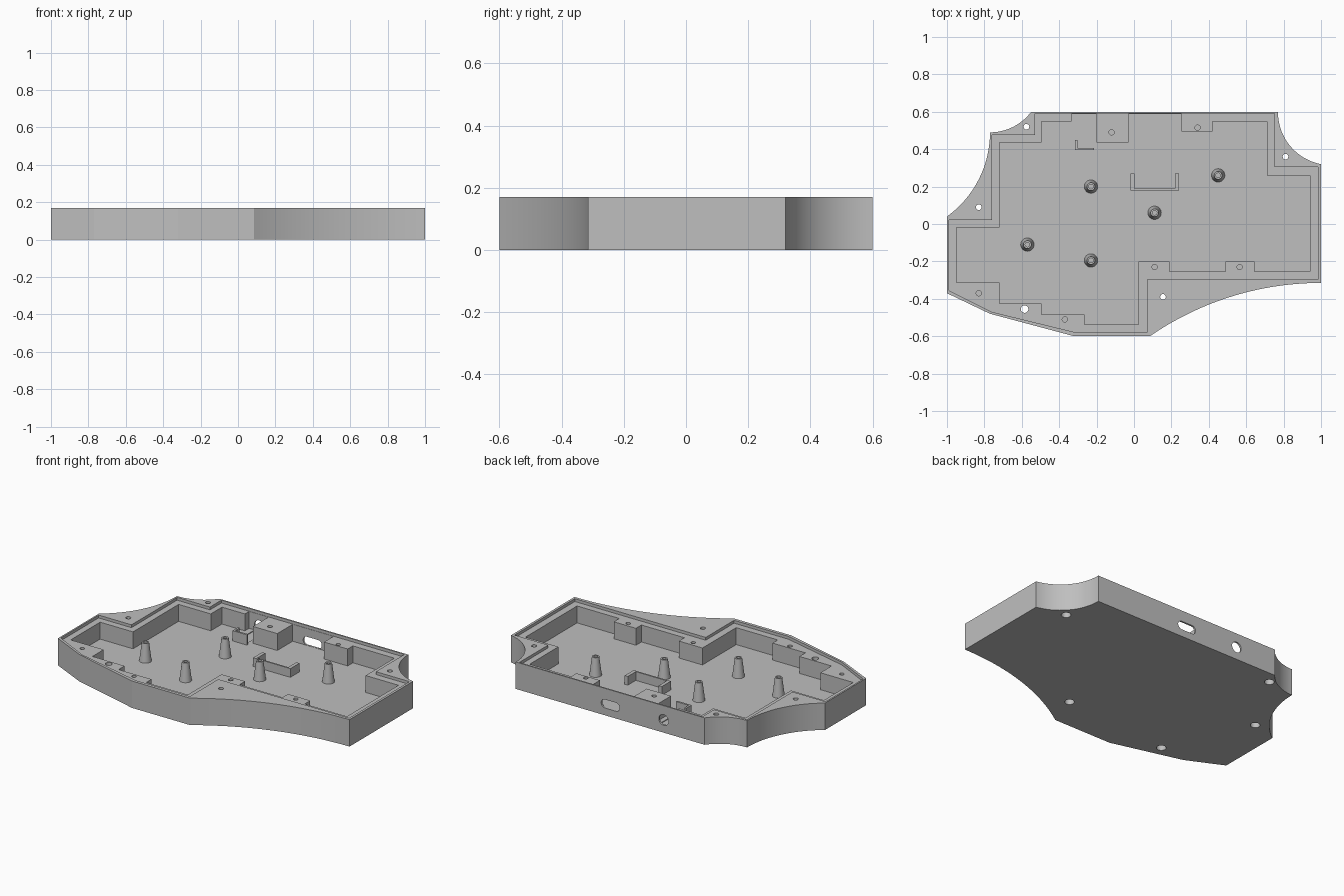
import bpy, bmesh, math
from mathutils import Vector, Matrix

cube = bpy.data.objects.get("Cube")
if cube:
    bpy.data.objects.remove(cube, do_unlink=True)

HEIGHT, LEDGE, FLOOR = 0.17, 0.152, 0.045
SMOOTH = math.radians(10)

grey = bpy.data.materials.new("plain grey")
grey.use_nodes = True
COLOUR = (0.52, 0.52, 0.52, 1)
grey.diffuse_color = COLOUR
for node in grey.node_tree.nodes:
    if node.type == 'BSDF_PRINCIPLED':
        node.inputs["Base Color"].default_value = COLOUR


def finish(bm, name):
    bmesh.ops.recalc_face_normals(bm, faces=bm.faces[:])
    mesh = bpy.data.meshes.new(name)
    bm.to_mesh(mesh)
    bm.free()
    mesh.materials.append(grey)
    obj = bpy.data.objects.new(name, mesh)
    bpy.context.collection.objects.link(obj)
    return obj


def prism(name, outline, z0, z1):
    bm = bmesh.new()
    face = bm.faces.new([bm.verts.new((x, y, z0)) for x, y in outline])
    ext = bmesh.ops.extrude_face_region(bm, geom=[face])
    verts = [g for g in ext["geom"] if isinstance(g, bmesh.types.BMVert)]
    bmesh.ops.translate(bm, vec=(0, 0, z1 - z0), verts=verts)
    return finish(bm, name)


def disc(x, y, r, n=48):
    return [(x + r * math.cos(2 * math.pi * i / n),
             y + r * math.sin(2 * math.pi * i / n)) for i in range(n)]


def rect(x0, x1, y0, y1):
    return [(x0, y0), (x1, y0), (x1, y1), (x0, y1)]


def arc(centre, start, end, n=28):
    c = Vector(centre)
    a, b = Vector(start) - c, Vector(end) - c
    a0, a1 = math.atan2(a.y, a.x), math.atan2(b.y, b.x)
    turn = (a1 - a0 + math.pi) % (2 * math.pi) - math.pi
    pts = []
    for i in range(n + 1):
        t = i / n
        r = a.length + (b.length - a.length) * t
        pts.append((c.x + r * math.cos(a0 + turn * t), c.y + r * math.sin(a0 + turn * t)))
    return pts


def steps(start, moves):
    """Right-angled outline: alternate new x and new y values."""
    x, y = start
    pts = [start]
    for i, v in enumerate(moves):
        if i % 2 == 0:
            x = v
        else:
            y = v
        pts.append((x, y))
    return pts


def cut(target, cutter):
    cutter.hide_render = True
    mod = target.modifiers.new("cut", 'BOOLEAN')
    mod.operation = 'DIFFERENCE'
    mod.solver = 'EXACT'
    mod.object = cutter
    bpy.context.view_layer.objects.active = target
    bpy.ops.object.modifier_apply(modifier=mod.name)
    bpy.data.objects.remove(cutter, do_unlink=True)


def smooth(obj):
    bpy.ops.object.select_all(action='DESELECT')
    obj.select_set(True)
    bpy.context.view_layer.objects.active = obj
    bpy.ops.object.shade_smooth_by_angle(angle=SMOOTH)


# Tray body with concave scooped sides
outline = (arc((1.05, 0.6), (0.77, 0.6), (1, 0.32))
           + arc((1, -1.926), (1, -0.315), (0.085, -0.6))
           + [(-0.32, -0.6), (-0.77, -0.48), (-1, -0.37)]
           + arc((-1.325, 0.49), (-1, 0.04), (-0.77, 0.49))
           + arc((-0.77, 0.765), (-0.77, 0.49), (-0.55, 0.6))[1:])
tray = prism("tray_body", outline, 0, HEIGHT)

# Shallow recess for the lid
lid = steps((-0.31, -0.58), [-0.31])[:1] + [(-0.76, -0.47), (-0.99, -0.355)]
lid += steps((-0.99, 0.022), [-0.76, 0.477, -0.53, 0.591, 0.75, 0.305, 0.985, -0.297, 0.07, -0.58])
cut(tray, prism("lid_recess", lid, LEDGE, HEIGHT + 0.1))

# Deep cavity, leaving the screw blocks standing
cavity = steps((-0.495, 0.547), [
    -0.335, 0.589, -0.2, 0.435, -0.03, 0.589, 0.255, 0.495, 0.42, 0.547, 0.71, 0.26,
    0.94, -0.255, 0.645, -0.2, 0.49, -0.255, 0.19, -0.2, 0.025, -0.537, -0.265, -0.485,
    -0.495, -0.425, -0.72, -0.313, -0.95, -0.02, -0.72, 0.435, -0.495])
cut(tray, prism("cavity", cavity, FLOOR, HEIGHT + 0.1))

# Blind screw holes in the ledge
for x, y in [(-0.12, 0.49), (0.34, 0.515), (0.11, -0.23), (0.565, -0.23),
             (-0.37, -0.51), (-0.83, -0.37)]:
    cut(tray, prism("blind_hole", disc(x, y, 0.014), 0.08, HEIGHT + 0.1))

# Through holes, widened from below
for x, y, r in [(-0.575, 0.52, 0.015), (0.81, 0.36, 0.015), (-0.83, 0.09, 0.015),
                (-0.585, -0.455, 0.02), (0.155, -0.39, 0.015)]:
    cut(tray, prism("through_hole", disc(x, y, r), -0.1, HEIGHT + 0.1))
    cut(tray, prism("counterbore", disc(x, y, 0.028), -0.1, 0.06))

# Round socket hole and rounded slot through the back wall
stand = Matrix.Rotation(math.radians(90), 4, 'X')
slot = [(x + (0.038 if x > 0 else -0.038), z) for x, z in disc(0, 0, 0.027)]
for shape, x, z in [(disc(0, 0, 0.034), -0.264, 0.08), (slot, 0.108, 0.073)]:
    cutter = prism("back_opening", shape, -0.035, 0.035)
    cutter.data.transform(Matrix.Translation((x, 0.605, z)) @ stand)
    cut(tray, cutter)

# Shallow bed for the socket
cut(tray, prism("socket_bed", rect(-0.297, -0.23, 0.415, 0.583), FLOOR - 0.005, FLOOR + 0.005))
smooth(tray)

# Low brackets on the floor
prism("socket_bracket", [(-0.315, 0.395), (-0.215, 0.395), (-0.215, 0.407),
                         (-0.303, 0.407), (-0.303, 0.45), (-0.315, 0.45)], FLOOR - 0.002, 0.11)
prism("board_bracket", [(-0.02, 0.18), (0.24, 0.18), (0.24, 0.27), (0.218, 0.27),
                        (0.218, 0.19), (0.002, 0.19), (0.002, 0.27), (-0.02, 0.27)],
      FLOOR - 0.002, 0.1)


# Tapered standoffs with a screw hole in the top
def standoff(name, x, y):
    bm = bmesh.new()
    profile = [(0, FLOOR - 0.002), (0.036, FLOOR - 0.002), (0.021, 0.162),
               (0.012, 0.162), (0.012, 0.1), (0, 0.1)]
    verts = [bm.verts.new((r, 0, z)) for r, z in profile]
    edges = [bm.edges.new(pair) for pair in zip(verts, verts[1:])]
    bmesh.ops.spin(bm, geom=verts + edges, cent=(0, 0, 0), axis=(0, 0, 1),
                   angle=2 * math.pi, steps=48, use_duplicate=False)
    bmesh.ops.remove_doubles(bm, verts=bm.verts[:], dist=0.0001)
    obj = finish(bm, name)
    obj.location = (x, y, 0)
    smooth(obj)


for i, (x, y) in enumerate([(-0.57, -0.11), (-0.23, 0.2), (-0.23, -0.195),
                            (0.11, 0.06), (0.45, 0.26)]):
    standoff(f"standoff_{i + 1}", x, y)
